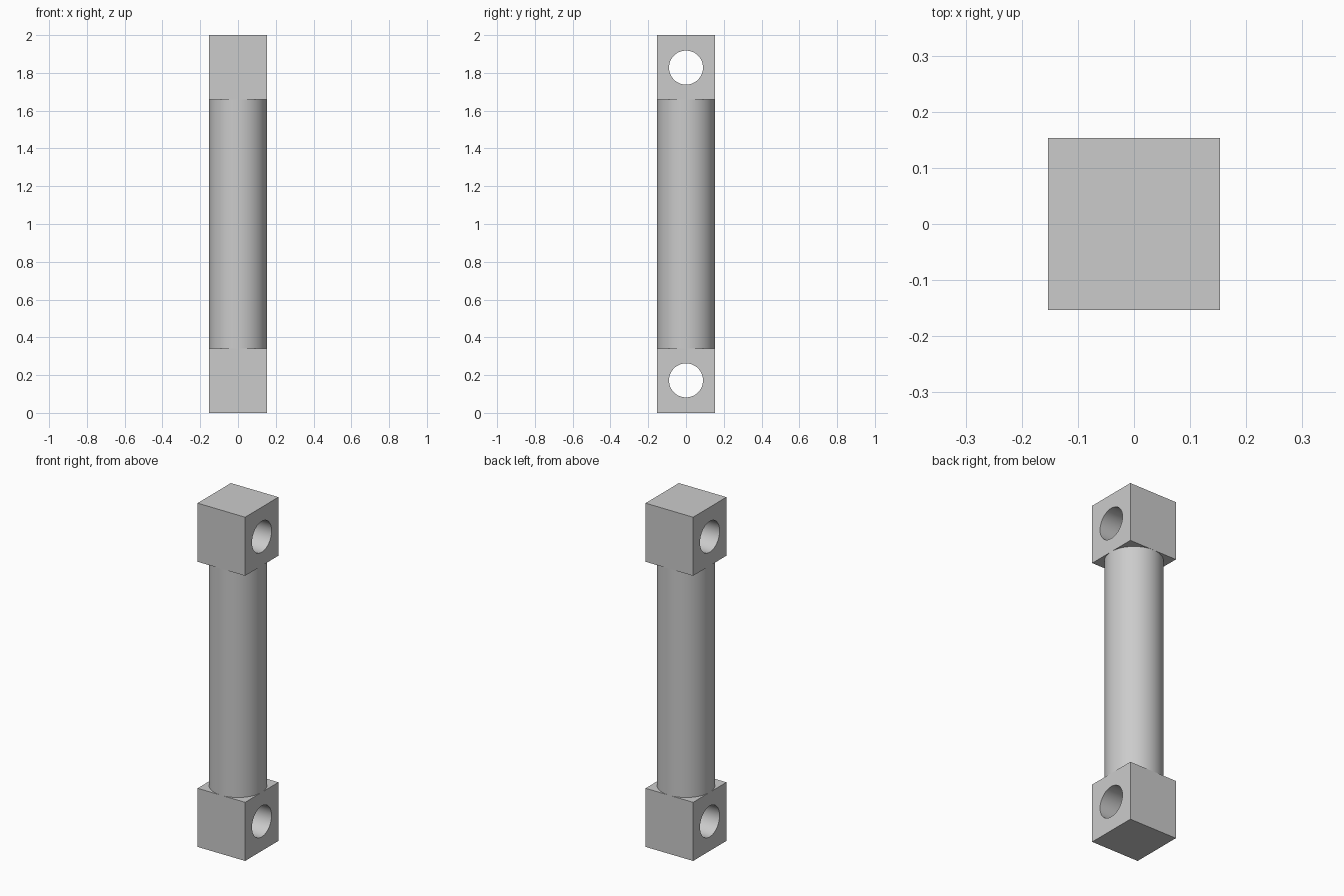
import bpy
import math

cube = bpy.data.objects.get("Cube")
if cube:
    bpy.data.objects.remove(cube, do_unlink=True)

HALF = 0.153          # half width of the blocks, radius of the rod
BLOCK = 0.341         # block height
HOLE_R = 0.09
HOLE_Z = 0.172        # hole centre, measured from the block's outer end
HEIGHT = 2.0

grey = bpy.data.materials.new("plain_grey")
grey.use_nodes = True
colour = (0.6, 0.6, 0.6, 1)
grey.diffuse_color = colour
grey.node_tree.nodes["Principled BSDF"].inputs["Base Color"].default_value = colour


def finish(name):
    obj = bpy.context.object
    obj.name = name
    obj.data.materials.append(grey)
    bpy.ops.object.shade_smooth_by_angle(angle=math.radians(30))
    return obj


def end_block(name, centre_z, hole_z):
    # Cutter for the sideways pin hole
    bpy.ops.mesh.primitive_cylinder_add(vertices=64, radius=HOLE_R, depth=1,
                                        location=(0, 0, hole_z),
                                        rotation=(0, math.pi / 2, 0))
    cutter = bpy.context.object
    cutter.hide_render = True

    # Block with the hole cut through
    bpy.ops.mesh.primitive_cube_add(size=1, location=(0, 0, centre_z))
    block = bpy.context.object
    block.scale = (2 * HALF, 2 * HALF, BLOCK)
    bpy.ops.object.transform_apply(location=False, rotation=False, scale=True)
    cut = block.modifiers.new("pin_hole", 'BOOLEAN')
    cut.operation = 'DIFFERENCE'
    cut.solver = 'EXACT'
    cut.object = cutter
    bpy.ops.object.modifier_apply(modifier=cut.name)
    bpy.data.objects.remove(cutter, do_unlink=True)
    return finish(name)


end_block("lower_block", BLOCK / 2, HOLE_Z)
end_block("upper_block", HEIGHT - BLOCK / 2, HEIGHT - HOLE_Z)

# Round rod between the blocks
bpy.ops.mesh.primitive_cylinder_add(vertices=96, radius=HALF,
                                    depth=HEIGHT - 2 * BLOCK,
                                    location=(0, 0, HEIGHT / 2))
finish("rod")
